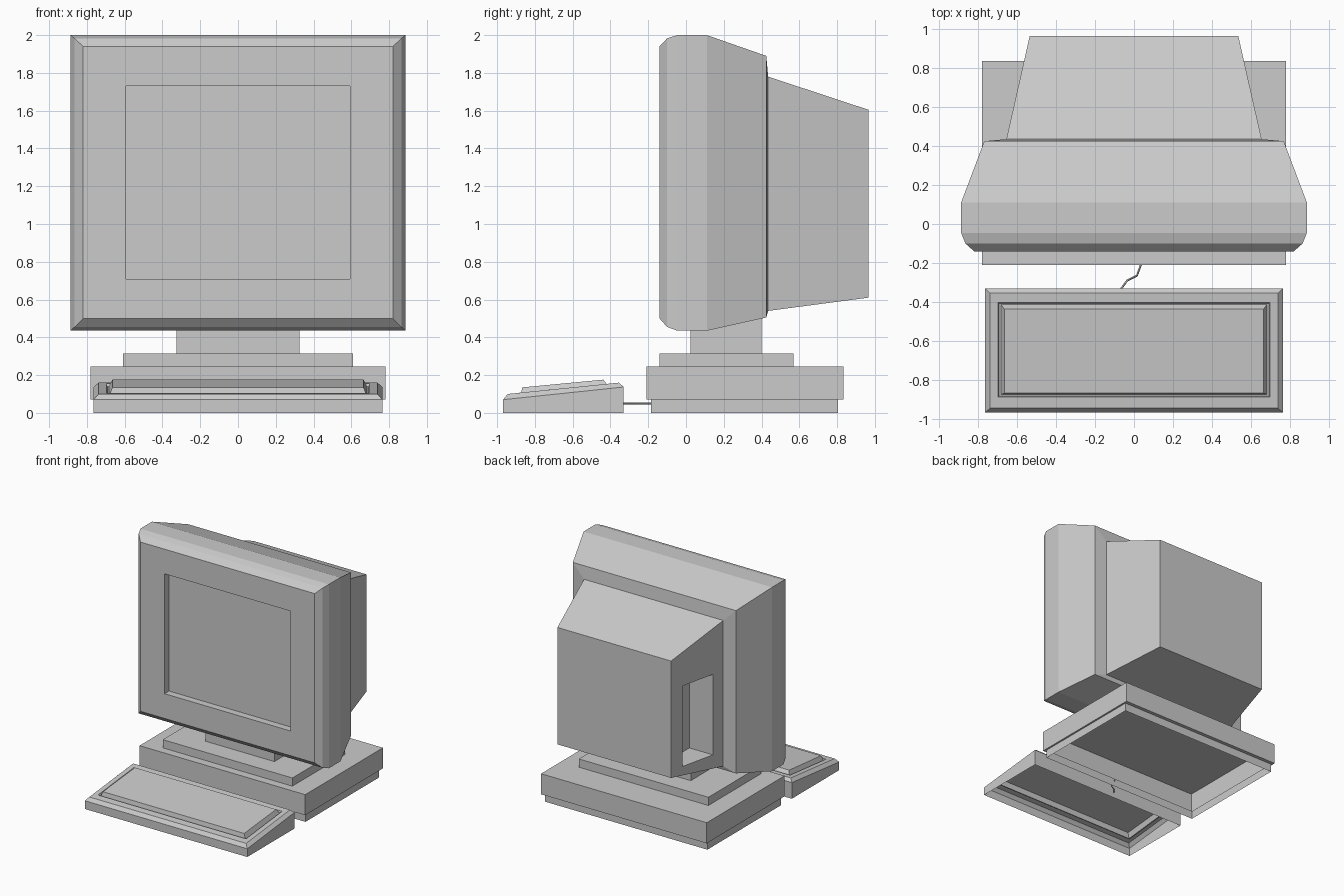
import bpy, bmesh
from mathutils import Vector

if "Cube" in bpy.data.objects:
    bpy.data.objects.remove(bpy.data.objects["Cube"])


def loft(name, rings, cap_start=False, cap_end=True):
    """Skin a stack of four-cornered rings into one flat-shaded mesh."""
    bm = bmesh.new()
    loops = [[bm.verts.new(p) for p in ring] for ring in rings]
    for a, b in zip(loops, loops[1:]):
        for i in range(4):
            j = (i + 1) % 4
            bm.faces.new((a[i], a[j], b[j], b[i]))
    if cap_start:
        bm.faces.new(loops[0])
    if cap_end:
        bm.faces.new(loops[-1])
    bmesh.ops.recalc_face_normals(bm, faces=bm.faces[:])
    mesh = bpy.data.meshes.new(name)
    bm.to_mesh(mesh)
    bm.free()
    ob = bpy.data.objects.new(name, mesh)
    bpy.context.collection.objects.link(ob)
    return ob


def upright(y, hx, z0, z1):
    """Rectangle facing the front, at depth y."""
    return [(-hx, y, z0), (hx, y, z0), (hx, y, z1), (-hx, y, z1)]


def flat(hx, y0, y1, z0, z1=None):
    """Lying rectangle, z0 at its front edge and z1 at its back edge."""
    z1 = z0 if z1 is None else z1
    return [(-hx, y0, z0), (hx, y0, z0), (hx, y1, z1), (-hx, y1, z1)]


# Monitor housing: screen recess, rounded bezel, tapered shell, rear box
monitor = loft("monitor_housing", [
    upright(-0.08, 0.593, 0.71, 1.73),
    upright(-0.14, 0.593, 0.71, 1.73),
    upright(-0.14, 0.82, 0.50, 1.94),
    upright(-0.10, 0.865, 0.455, 1.983),
    upright(-0.045, 0.887, 0.435, 2.0),
    upright(0.11, 0.887, 0.435, 2.0),
    upright(0.425, 0.768, 0.505, 1.89),
    upright(0.435, 0.655, 0.54, 1.78),
    upright(0.965, 0.535, 0.61, 1.605),
], cap_start=True)

# Pocket in the left side of the rear box
cutter = loft("pocket_cutter", [flat(0.2, 0.54, 0.85, 0.67),
                                flat(0.2, 0.54, 0.85, 1.355)], cap_start=True)
cutter.location.x = -0.61
cutter.hide_render = True
mod = monitor.modifiers.new("pocket", 'BOOLEAN')
mod.operation = 'DIFFERENCE'
mod.solver = 'EXACT'
mod.object = cutter
bpy.context.view_layer.objects.active = monitor
bpy.ops.object.modifier_apply(modifier=mod.name)
bpy.data.objects.remove(cutter)

# Stand neck and swivel plate
loft("stand_neck", [flat(0.325, 0.025, 0.40, 0.315), flat(0.325, 0.025, 0.40, 0.46, 0.51)])
loft("swivel_plate", [flat(0.61, -0.14, 0.57, 0.245), flat(0.61, -0.14, 0.57, 0.315)])

# Computer case: open-bottomed shell with an inset skirt
loft("computer_case", [
    flat(0.765, -0.185, 0.805, 0),
    flat(0.765, -0.185, 0.805, 0.07),
    flat(0.78, -0.21, 0.835, 0.07),
    flat(0.78, -0.21, 0.835, 0.245),
])

# Keyboard: open-bottomed wedge, bevelled rim, groove, raised key block
loft("keyboard", [
    flat(0.765, -0.968, -0.33, 0),
    flat(0.765, -0.968, -0.33, 0.07, 0.137),
    flat(0.738, -0.945, -0.355, 0.10, 0.16),
    flat(0.697, -0.887, -0.403, 0.106, 0.155),
    flat(0.692, -0.883, -0.407, 0.09, 0.14),
    flat(0.682, -0.875, -0.412, 0.09, 0.14),
    flat(0.665, -0.867, -0.437, 0.135, 0.176),
])

# Keyboard cable
curve = bpy.data.curves.new("keyboard_cable", 'CURVE')
curve.dimensions = '3D'
curve.bevel_depth = 0.005
curve.bevel_resolution = 0
curve.use_fill_caps = True
path = [(-0.068, -0.335), (-0.035, -0.29), (0.015, -0.265), (0.035, -0.21), (0.055, -0.175)]
spline = curve.splines.new('POLY')
spline.points.add(len(path) - 1)
for point, (x, y) in zip(spline.points, path):
    point.co = (x, y, 0.05, 1)
bpy.context.collection.objects.link(bpy.data.objects.new("keyboard_cable", curve))
